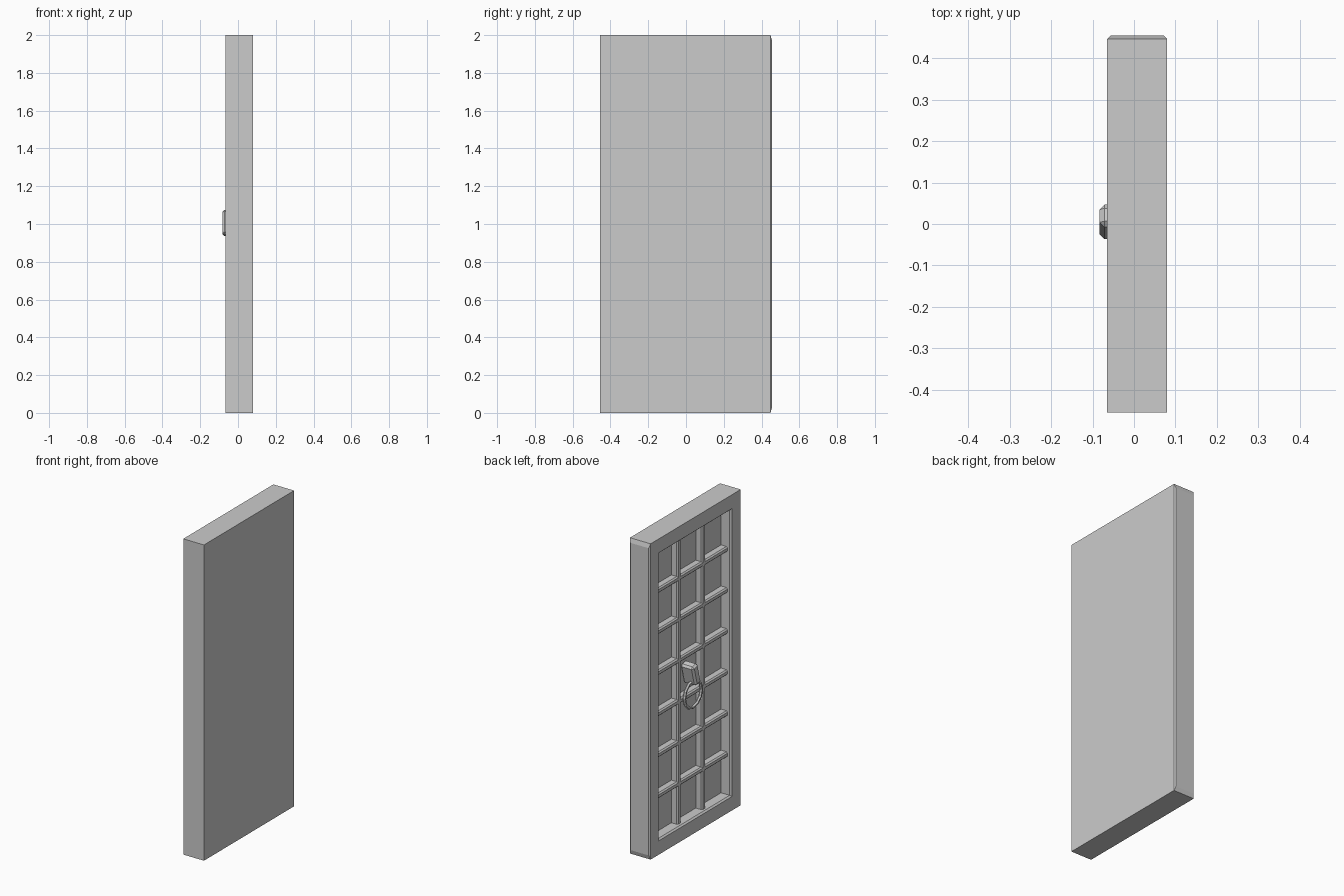
import bpy, bmesh
from math import radians

if "Cube" in bpy.data.objects:
    bpy.data.objects.remove(bpy.data.objects["Cube"])

X0, X1, HY, H = -0.065, 0.08, 0.455, 2.0   # slab extents
FLOOR = 0.005                              # recess floor


def finish(name, bm):
    bmesh.ops.recalc_face_normals(bm, faces=bm.faces)
    me = bpy.data.meshes.new(name)
    bm.to_mesh(me)
    bm.free()
    ob = bpy.data.objects.new(name, me)
    bpy.context.collection.objects.link(ob)
    return ob


def box(name, lo, hi, bevel=0.0):
    bm = bmesh.new()
    bmesh.ops.create_cube(bm, size=1)
    for v in bm.verts:
        v.co = [(a + b) / 2 + c * (b - a) for a, b, c in zip(lo, hi, v.co)]
    if bevel:
        bmesh.ops.bevel(bm, geom=bm.edges[:], offset=bevel, segments=1, affect='EDGES')
    return finish(name, bm)


# Door slab: lofted rings for the recessed face, chamfered hinge edge
bm = bmesh.new()


def ring_x(x, y0, y1, z0, z1):
    return [bm.verts.new((x, y, z)) for y, z in ((y0, z0), (y1, z0), (y1, z1), (y0, z1))]


def bridge(a, b, skip=()):
    for i in range(4):
        if i not in skip:
            j = (i + 1) % 4
            bm.faces.new((a[i], a[j], b[j], b[i]))


back = ring_x(X1, -HY, HY - 0.008, 0, H)
face = ring_x(X0, -HY, HY - 0.008, 0, H)
lip = ring_x(X0, -0.367, 0.367, 0.088, H - 0.088)
throat = ring_x(X0 + 0.01, -0.358, 0.358, 0.097, H - 0.097)
floor = ring_x(FLOOR, -0.358, 0.358, 0.097, H - 0.097)
bm.faces.new(back)
bridge(back, face, skip=(1,))
bridge(face, lip)
bridge(lip, throat)
bridge(throat, floor)
bm.faces.new(floor)
edge = [back[1], face[1], face[2], back[2]]
cap = [bm.verts.new((x, HY, z)) for x, z in
       ((X1 - 0.008, 0.027), (X0 + 0.008, 0.027), (X0 + 0.008, H - 0.027), (X1 - 0.008, H - 0.027))]
bridge(edge, cap)
bm.faces.new(cap)
finish("door_slab", bm)

# Lattice of chamfered bars in the recess
W = 0.017
for i, y in enumerate((-0.122, 0.122)):
    box(f"vertical_bar_{i}", (-0.04, y - W, 0.08), (0.02, y + W, H - 0.08), 0.008)
for i in range(6):
    z = 0.09 + 0.26 * (i + 1)
    box(f"horizontal_bar_{i}", (-0.04, -0.37, z - W), (0.02, 0.37, z + W), 0.008)

# Tilted handle block
block = box("handle_block", (-0.083, -0.028, -0.068), (0.01, 0.028, 0.068), 0.012)
block.location = (0, 0.005, 1.005)
block.rotation_euler = (radians(-15), 0, 0)

# Hanging pull ring
bpy.ops.mesh.primitive_torus_add(major_segments=12, minor_segments=6, major_radius=0.085,
                                 minor_radius=0.01, location=(-0.048, 0, 0.875),
                                 rotation=(0, radians(90), 0))
bpy.context.object.name = "pull_ring"
